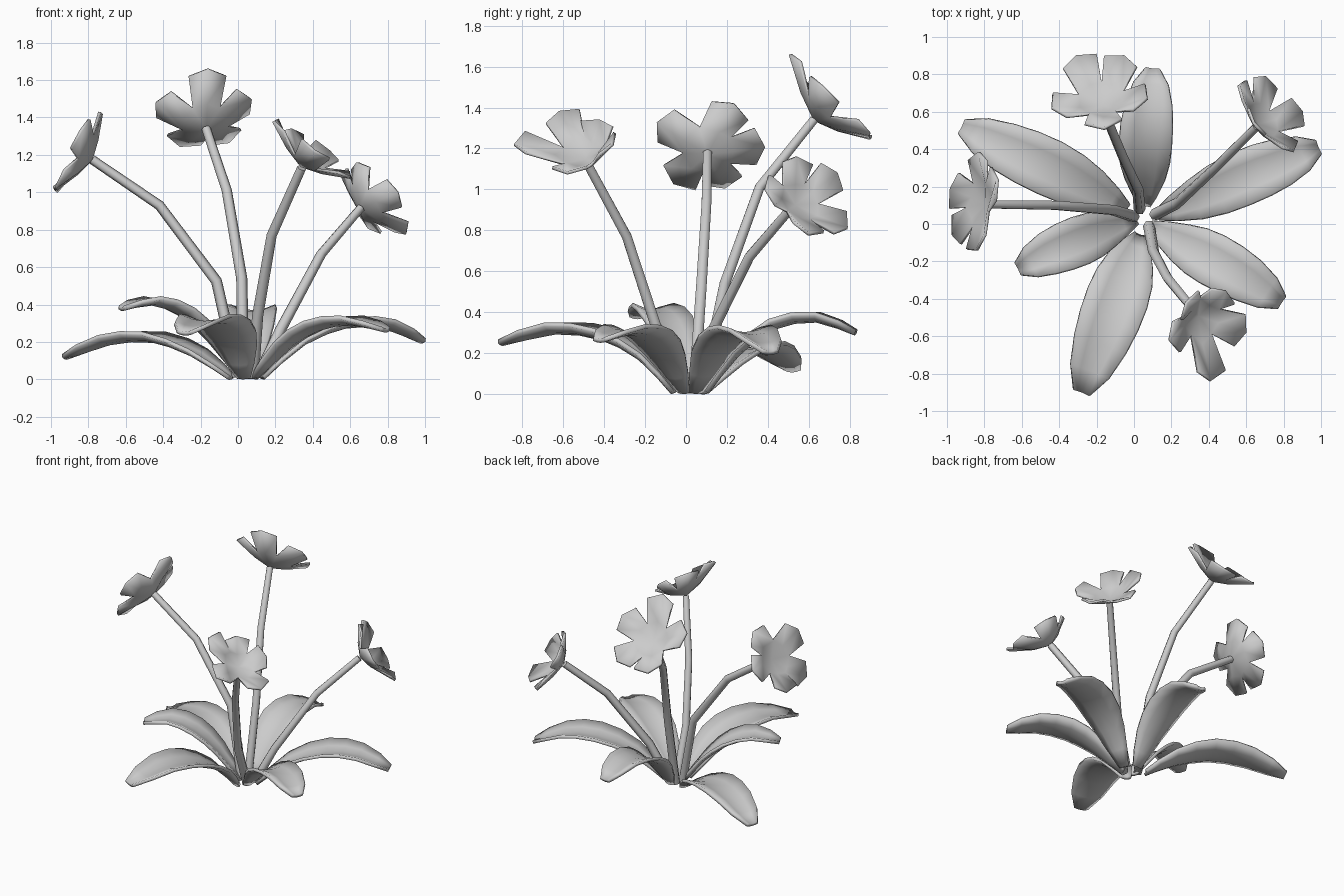
import bpy
from math import cos, sin, pi
from mathutils import Vector as V

if "Cube" in bpy.data.objects:
    bpy.data.objects.remove(bpy.data.objects["Cube"])


def add_mesh(name, verts, faces, thickness=0, angle=0.8):
    me = bpy.data.meshes.new(name)
    me.from_pydata([tuple(v) for v in verts], [], faces)
    ob = bpy.data.objects.new(name, me)
    bpy.context.collection.objects.link(ob)
    if thickness:
        mod = ob.modifiers.new("thickness", 'SOLIDIFY')
        mod.thickness = thickness
        mod.offset = 0
    bpy.ops.object.select_all(action='DESELECT')
    ob.select_set(True)
    bpy.context.view_layer.objects.active = ob
    bpy.ops.object.shade_smooth_by_angle(angle=angle)
    return ob


def tangent(pts, i):
    return (pts[min(i + 1, len(pts) - 1)] - pts[max(i - 1, 0)]).normalized()


# Tapered six-sided tube along a bent path
def stem(name, path, r0=0.032, r1=0.025, n=6):
    pts = [V(p) for p in path]
    verts, faces = [], []
    for i, p in enumerate(pts):
        t = tangent(pts, i)
        a = (V((1, 0, 0)) - t * t.x).normalized()
        b = t.cross(a)
        r = r0 + (r1 - r0) * i / (len(pts) - 1)
        verts += [p + (a * cos(2 * pi * k / n) + b * sin(2 * pi * k / n)) * r for k in range(n)]
    for i in range(len(pts) - 1):
        for k in range(n):
            j = (k + 1) % n
            faces.append((i * n + k, i * n + j, (i + 1) * n + j, (i + 1) * n + k))
    faces += [tuple(reversed(range(n))), tuple(range(len(verts) - n, len(verts)))]
    add_mesh(name, verts, faces, angle=1.2)


# Cupped flower: five joined petals, each reaching out to its own tip
def flower(name, hub, normal, tips, s=1.0):
    hub, n = V(hub), V(normal).normalized()
    height = [(V(t) - hub).dot(n) for t in tips]
    flat = [V(t) - hub - n * h for t, h in zip(tips, height)]
    verts, faces = [hub], []
    for k in range(5):
        e, r, h = flat[k].normalized(), flat[k].length, height[k]
        f = n.cross(e) * 0.1 * s
        gap = (e + flat[(k + 1) % 5].normalized()).normalized()
        verts += [hub + e * r * .45 + n * h * .36, hub + (gap * .125 + n * .052) * s,
                  hub + e * r * .83 - f + n * h, V(tips[k]), hub + e * r * .83 + f + n * h]
        m, right, c0, tip, c1 = range(1 + 5 * k, 6 + 5 * k)
        left = 2 + 5 * ((k - 1) % 5)
        faces += [(0, left, m), (0, m, right), (left, c0, tip, m), (m, tip, c1, right)]
    add_mesh(name, verts, faces, 0.016)


# Arched leaf with a shallow centre fold
def leaf(name, path, width):
    pts = [V(p) for p in path]
    line = []  # path resampled as a smooth curve
    for i in range(len(pts) - 1):
        p0, p1, p2 = pts[max(i - 1, 0)], pts[i], pts[i + 1]
        p3 = pts[min(i + 2, len(pts) - 1)]
        for t in (0, .5):
            line.append(0.5 * (2 * p1 + (p2 - p0) * t + (2 * p0 - 5 * p1 + 4 * p2 - p3) * t * t
                               + (3 * p1 - p0 - 3 * p2 + p3) * t ** 3))
    line.append(pts[-1])
    prof = [.22, .48, .75, .93, 1, .98, .88, .66, .28]
    verts, faces = [], []
    for i, p in enumerate(line):
        t = tangent(line, i)
        side = V((-t.y, t.x, 0)).normalized()
        nrm = t.cross(side)
        h = width / 2 * prof[i]
        for k in (-1, -.5, 0, .5, 1):
            verts.append(p + side * h * k + nrm * (0.26 * h * (k * k - 0.5)))
    for i in range(len(line) - 1):
        for k in range(4):
            a = i * 5 + k
            faces.append((a, a + 1, a + 6, a + 5))
    add_mesh(name, verts, faces, 0.022)


# Stems
stem("stem_back", [(.03, .08, .015), (.02, .19, .54), (-.06, .36, 1.01), (-.17, .625, 1.34)])
stem("stem_left", [(0, .04, .015), (-.115, .075, .525), (-.42, .1, .93), (-.78, .105, 1.175)])
stem("stem_right", [(.11, .05, .015), (.23, .11, .27), (.445, .31, .67), (.655, .52, .915)])
stem("stem_front", [(.08, -.01, .015), (.105, -.15, .34), (.18, -.29, .77), (.34, -.485, 1.13)])

# Flowers: centre, facing direction, petal tips in order
flower("flower_back", (-.17, .63, 1.34), (-.1, .7, .7),
       [(-.16, .51, 1.66), (.07, .67, 1.5), (-.05, .9, 1.27), (-.31, .9, 1.25), (-.44, .62, 1.48)])
flower("flower_left", (-.785, .105, 1.175), (-.87, .12, .48),
       [(-.73, .235, 1.42), (-.83, .385, 1.21), (-.98, .19, 1.01), (-.97, -.06, 1.03), (-.84, -.14, 1.33)])
flower("flower_right", (.66, .53, .92), (.71, .5, .5),
       [(.64, .54, 1.16), (.855, .39, 1.0), (.9, .6, .78), (.7, .79, .81), (.56, .74, 1.08)], 0.85)
flower("flower_front", (.34, -.49, 1.14), (.55, -.2, .78),
       [(.41, -.84, 1.22), (.6, -.58, 1.08), (.49, -.36, 1.22), (.28, -.42, 1.34), (.19, -.62, 1.38)], 0.9)

# Leaves
leaf("leaf_back", [(.06, .1, .01), (.06, .24, .2), (.06, .42, .34), (.08, .64, .375), (.1, .83, .3)], .28)
leaf("leaf_right_back", [(.13, .05, .01), (.33, .13, .2), (.57, .24, .3), (.79, .33, .295), (.985, .41, .205)], .29)
leaf("leaf_right_front", [(.09, -.01, .01), (.25, -.1, .18), (.42, -.19, .285), (.61, -.3, .315), (.79, -.42, .265)], .28)
leaf("leaf_front", [(.03, -.06, .01), (-.02, -.2, .18), (-.09, -.4, .29), (-.18, -.64, .32), (-.28, -.9, .25)], .33)
leaf("leaf_left_front", [(.01, .02, .01), (-.14, -.03, .22), (-.29, -.09, .36), (-.46, -.16, .42), (-.62, -.24, .38)], .26)
leaf("leaf_left_back", [(-.04, .08, .01), (-.22, .18, .14), (-.45, .3, .225), (-.69, .41, .21), (-.92, .52, .12)], .3)
